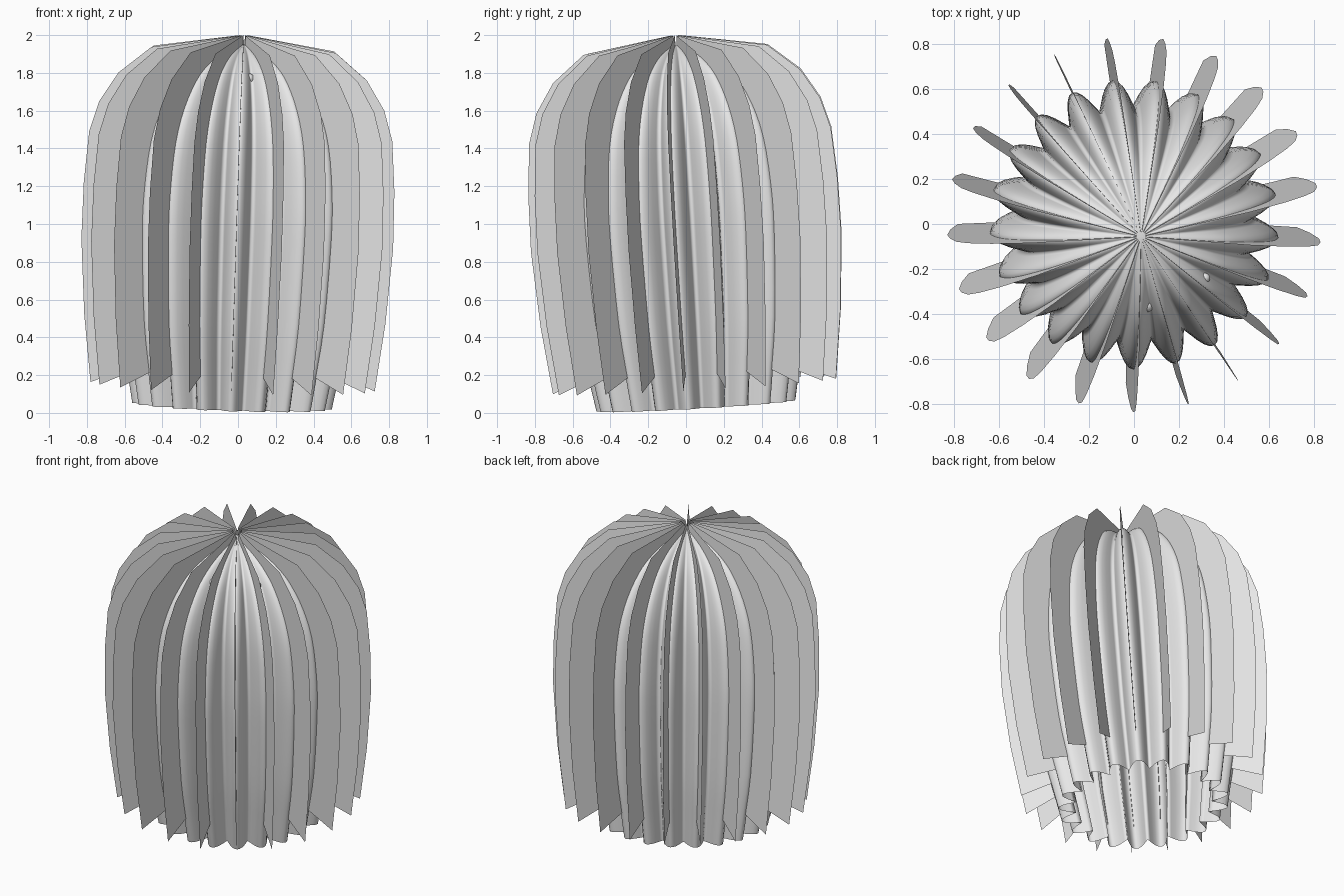
import bpy
import bmesh
from math import sin, cos, pi, radians
from mathutils import Matrix, Vector

cube = bpy.data.objects.get("Cube")
if cube:
    bpy.data.objects.remove(cube, do_unlink=True)

RIBS = 21
STEPS = 10                      # segments across one rib
START = radians(-4.9)           # direction of the first rib

# The whole plant leans slightly towards the front left
lean = Vector((0, 0, 1)).rotation_difference(Vector((0.0325, -0.0575, 1))).to_matrix().to_4x4()
LEAN = Matrix.Translation((0, 0, 1)) @ lean @ Matrix.Translation((0, 0, -1))

grey = bpy.data.materials.new("light_grey")
grey.use_nodes = True
grey.diffuse_color = (0.8, 0.8, 0.8, 1)
grey.node_tree.nodes["Principled BSDF"].inputs["Base Color"].default_value = (0.8, 0.8, 0.8, 1)


def finish(bm, name, smooth):
    bm.transform(LEAN)
    mesh = bpy.data.meshes.new(name)
    bm.to_mesh(mesh)
    bm.free()
    mesh.materials.append(grey)
    for face in mesh.polygons:
        face.use_smooth = smooth
    obj = bpy.data.objects.new(name, mesh)
    bpy.context.collection.objects.link(obj)
    return obj


def polar(r, a, h):
    return (r * cos(a), r * sin(a), h)


def refine(points, n=3):
    """Catmull-Rom curve through the profile points."""
    pts = [Vector(p) for p in points]
    pts = [pts[0] * 2 - pts[1]] + pts + [pts[-1] * 2 - pts[-2]]
    out = []
    for a, b, c, d in zip(pts, pts[1:], pts[2:], pts[3:]):
        for i in range(n):
            t = i / n
            out.append(0.5 * (2 * b + (c - a) * t + (2 * a - 5 * b + 4 * c - d) * t ** 2
                              + (3 * b - a - 3 * c + d) * t ** 3))
    return out + [pts[-2]]


# Ribbed body: a scalloped shell, closed at the crown and open underneath
profile = [(0.03, 1.95), (0.2, 1.91), (0.33, 1.85), (0.43, 1.77), (0.53, 1.63), (0.6, 1.45),
           (0.635, 1.2), (0.64, 0.95), (0.61, 0.5), (0.56, 0.2), (0.53, 0.036)]
bm = bmesh.new()
count = RIBS * STEPS
rings = []
for r, h in refine(profile):
    ring = []
    for i in range(count):
        bulge = abs(cos(pi * i / STEPS)) ** 1.2
        ring.append(bm.verts.new(polar(r * (0.8 + 0.2 * bulge), START + 2 * pi * i / count, h)))
    rings.append(ring)
for upper, lower in zip(rings, rings[1:]):
    for i in range(count):
        j = (i + 1) % count
        bm.faces.new((upper[i], lower[i], lower[j], upper[j]))
crown = bm.verts.new((0, 0, 1.95))
for i in range(count):
    bm.faces.new((crown, rings[0][i], rings[0][(i + 1) % count]))
finish(bm, "ribbed_body", True)

# Thin fins, one along the ridge of every rib
outer = [(0.03, 2.0), (0.49, 1.925), (0.66, 1.785), (0.757, 1.63), (0.805, 1.47),
         (0.825, 1.2), (0.828, 0.9), (0.8, 0.5), (0.755, 0.14)]
inner = [(0.015, 1.94), (0.3, 1.84), (0.42, 1.75), (0.5, 1.63), (0.57, 1.47),
         (0.62, 1.2), (0.625, 0.9), (0.6, 0.5), (0.555, 0.22)]
for k in range(RIBS):
    angle = START + 2 * pi * k / RIBS
    bm = bmesh.new()
    edge_out = [bm.verts.new(polar(r, angle, h)) for r, h in outer]
    edge_in = [bm.verts.new(polar(r, angle, h)) for r, h in inner]
    for i in range(len(outer) - 1):
        bm.faces.new((edge_out[i], edge_out[i + 1], edge_in[i + 1], edge_in[i]))
    finish(bm, f"fin_{k + 1}", False)

# Small round buds near the crown, sitting in the grooves at the front
for side, r, degrees, size in (("right", 0.31, -120, 0.022), ("middle", 0.32, -84, 0.028),
                               ("left", 0.35, -34, 0.023)):
    bm = bmesh.new()
    place = Matrix.Translation(polar(r, radians(degrees), 1.79))
    bmesh.ops.create_uvsphere(bm, u_segments=16, v_segments=10, radius=size, matrix=place)
    finish(bm, f"bud_{side}", True)
